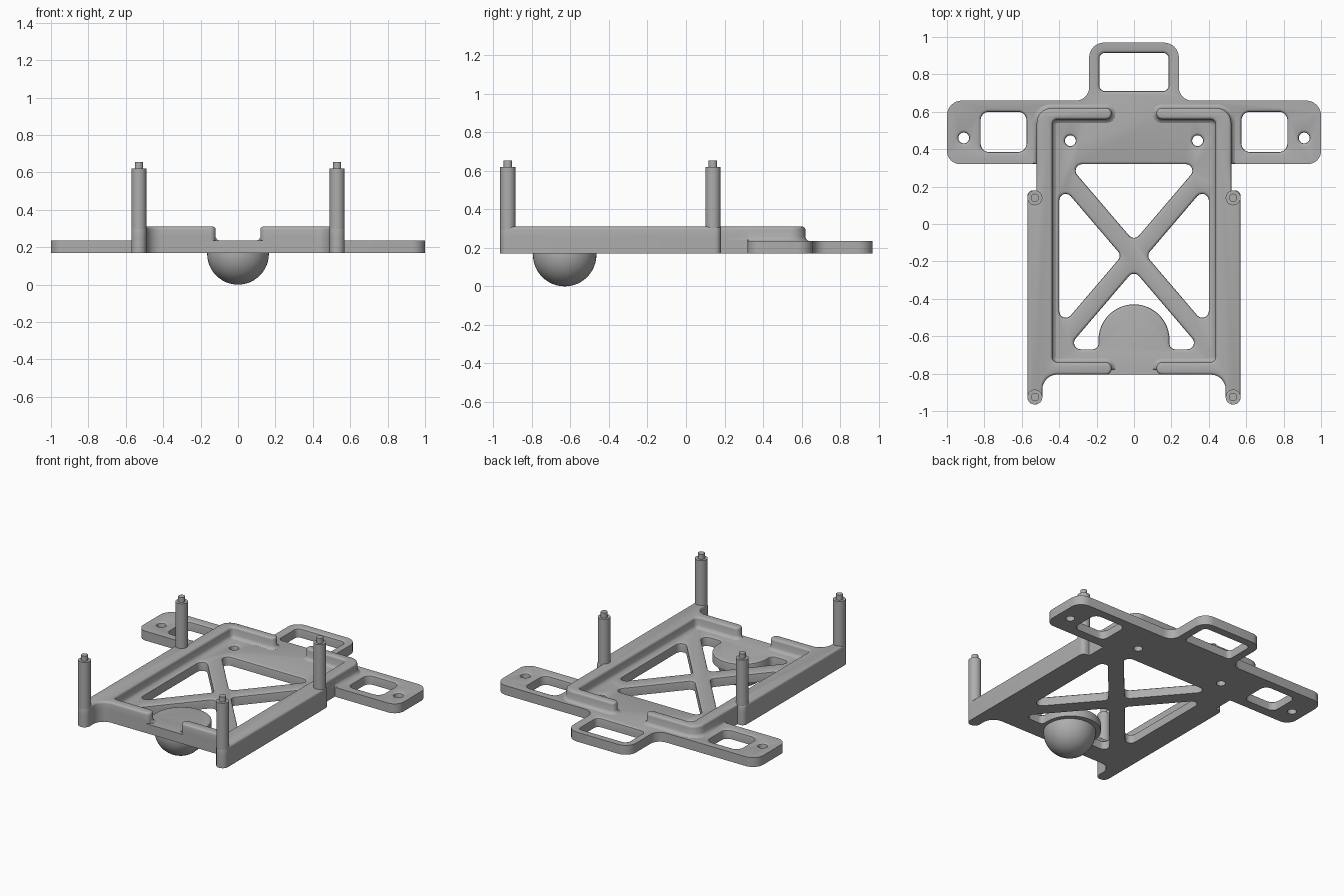
import bpy, bmesh, math
from mathutils import Vector, Matrix

cube = bpy.data.objects.get("Cube")
if cube:
    bpy.data.objects.remove(cube, do_unlink=True)

grey = bpy.data.materials.new("plain grey")
grey.use_nodes = True
grey.diffuse_color = (0.42, 0.42, 0.42, 1)
grey.node_tree.nodes["Principled BSDF"].inputs["Base Color"].default_value = (0.42, 0.42, 0.42, 1)

BOTTOM, FLOOR, RIM = 0.17, 0.235, 0.31


def finish(name, bm):
    bmesh.ops.recalc_face_normals(bm, faces=bm.faces)
    mesh = bpy.data.meshes.new(name)
    bm.to_mesh(mesh)
    bm.free()
    mesh.materials.append(grey)
    ob = bpy.data.objects.new(name, mesh)
    bpy.context.collection.objects.link(ob)
    return ob


def smooth(ob):
    bpy.ops.object.select_all(action='DESELECT')
    ob.select_set(True)
    bpy.context.view_layer.objects.active = ob
    bpy.ops.object.shade_smooth_by_angle(angle=math.radians(35))


def rounded(corners, steps=8):
    """Counter-clockwise loop from (x, y, radius) corners."""
    loop = []
    for i, (x, y, r) in enumerate(corners):
        p = Vector((x, y))
        if r == 0:
            loop.append(p)
            continue
        a = (Vector(corners[i - 1][:2]) - p).normalized()
        b = (Vector(corners[(i + 1) % len(corners)][:2]) - p).normalized()
        half = a.angle(b) / 2
        centre = p + (a + b).normalized() * r / math.sin(half)
        start = p + a * r / math.tan(half) - centre
        end = p + b * r / math.tan(half) - centre
        sweep = math.pi - 2 * half
        for k in range(steps + 1):
            t = k / steps
            v = start * math.sin((1 - t) * sweep) + end * math.sin(t * sweep)
            loop.append(centre + v / math.sin(sweep))
    area = sum(loop[i - 1].cross(loop[i]) for i in range(len(loop)))
    return loop if area > 0 else loop[::-1]


def offset(loop, d, allowed):
    out = []
    for i, p in enumerate(loop):
        e = (p - loop[i - 1]).normalized()
        f = (loop[(i + 1) % len(loop)] - p).normalized()
        n = Vector((e.y + f.y, -e.x - f.x)).normalized()
        miter = d / max(0.5, n.dot(Vector((e.y, -e.x))))
        out.append(p + n * miter if allowed(p) else p.copy())
    return out


def loft(name, loop, levels, flare_rule=lambda p: True):
    """Stack the loop through (height, outward offset) levels."""
    bm = bmesh.new()
    rings = []
    for z, d in levels:
        rule = flare_rule if d > 0 else (lambda p: True)
        rings.append([bm.verts.new((p.x, p.y, z)) for p in offset(loop, d, rule)])
    count = len(loop)
    for low, high in zip(rings, rings[1:]):
        for i in range(count):
            j = (i + 1) % count
            bm.faces.new((low[i], low[j], high[j], high[i]))
    bm.faces.new(rings[0][::-1])
    bm.faces.new(rings[-1])
    return finish(name, bm)


def mirror(corners):
    return [(-x, y, r) for x, y, r in reversed(corners)]


def box(x0, x1, y0, y1, r):
    return rounded([(x0, y0, r), (x1, y0, r), (x1, y1, r), (x0, y1, r)])


def circle(x, y, r, n=32):
    return [Vector((x + r * math.cos(k * math.tau / n), y + r * math.sin(k * math.tau / n)))
            for k in range(n)]


# Base plate with side wings, rear tab and front legs
half_outline = [(0.49, -0.805, 0.08), (0.49, -0.965, 0.039), (0.57, -0.965, 0.039),
                (0.57, 0.18, 0.03), (0.52, 0.18, 0), (0.52, 0.32, 0), (1, 0.32, 0.07),
                (1, 0.66, 0.08), (0.24, 0.66, 0.07), (0.24, 0.97, 0.08)]
plate = loft("base_plate", rounded(half_outline + mirror(half_outline)),
             [(BOTTOM, 0), (FLOOR, 0)])

# Windows between the crossed braces, then slots and screw holes
SLOPE, MID, GAP, R = 1.17, -0.17, 0.054, 0.05
SIDE, BACK, FRONT = 0.415, 0.335, -0.685
side_top = SLOPE * SIDE - GAP
back_x = (BACK - MID - GAP) / SLOPE
front_x = (MID - GAP - FRONT) / SLOPE
side_window = [(SIDE, MID + side_top, R), (GAP / SLOPE, MID, R), (SIDE, MID - side_top, R)]
arch = [(0.175 * math.cos(a), -0.62 + 0.175 * math.sin(a), 0)
        for a in (k * math.pi / 24 for k in range(25))]
front_window = ([(0, MID - GAP, R), (-front_x, FRONT, R), (-0.175, FRONT, 0.045)]
                + arch[::-1] + [(0.175, FRONT, 0.045), (front_x, FRONT, R)])
openings = [rounded([(-back_x, BACK, R), (0, MID + GAP, R), (back_x, BACK, R)]),
            rounded(side_window), rounded(mirror(side_window)), rounded(front_window),
            box(-0.2, 0.2, 0.695, 0.93, 0.045)]
for s in (-1, 1):
    openings += [box(min(s * 0.56, s * 0.835), max(s * 0.56, s * 0.835), 0.37, 0.615, 0.06),
                 circle(s * 0.91, 0.46, 0.044), circle(s * 0.34, 0.445, 0.044)]

# Each opening is cut with a softened upper edge
edge = [(BOTTOM - 0.1, -0.015), (FLOOR - 0.015, -0.015), (FLOOR - 0.007, -0.013),
        (FLOOR - 0.002, -0.007), (FLOOR, 0), (FLOOR + 0.05, 0)]
cutters = []
for loop in openings:
    cutter = loft("opening_cutter", loop, edge)
    cutter.hide_render = True
    mod = plate.modifiers.new("opening", 'BOOLEAN')
    mod.operation, mod.solver, mod.object = 'DIFFERENCE', 'EXACT', cutter
    cutters.append(cutter)
bpy.context.view_layer.update()
cut = bpy.data.meshes.new_from_object(plate.evaluated_get(bpy.context.evaluated_depsgraph_get()))
plate.modifiers.clear()
plate.data = cut
for cutter in cutters:
    bpy.data.objects.remove(cutter, do_unlink=True)
smooth(plate)

# Raised rims, one per side, with a fillet to the floor and a softened top
rim = [(0.12, -0.805, 0.03), (0.49, -0.805, 0.08), (0.49, -0.965, 0.039),
       (0.57, -0.965, 0.039), (0.57, 0.18, 0.03), (0.52, 0.18, 0), (0.52, 0.319, 0),
       (0.52, 0.325, 0), (0.52, 0.62, 0.08), (0.12, 0.62, 0.029), (0.12, 0.56, 0.029),
       (0.437, 0.56, 0.03), (0.437, -0.74, 0.03), (0.12, -0.74, 0.03)]
rim_levels = [(FLOOR - 0.02, 0), (FLOOR - 0.001, 0), (FLOOR, 0.02), (FLOOR + 0.005, 0.011),
              (FLOOR + 0.011, 0.005), (FLOOR + 0.02, 0), (RIM - 0.015, 0),
              (RIM - 0.007, -0.002), (RIM - 0.002, -0.007), (RIM, -0.014)]


def inner_side(p):
    return p.y > -0.78 and not (abs(p.x) > 0.5 and p.y < 0.322)


for side, corners in (("left", rim), ("right", mirror(rim))):
    smooth(loft(side + "_rim", rounded(corners), rim_levels, inner_side))

# Four standoff posts with locating pins
for side, s in (("left", 1), ("right", -1)):
    for end, y in (("front", -0.925), ("rear", 0.14)):
        for part, r, z0, z1 in (("post", 0.04, BOTTOM, 0.62), ("pin", 0.022, 0.61, 0.655)):
            smooth(loft(f"{end}_{side}_{part}", circle(s * 0.53, y, r), [(z0, 0), (z1, 0)]))

# Half ball skid under the front edge
bm = bmesh.new()
bmesh.ops.create_uvsphere(bm, u_segments=48, v_segments=24, radius=0.165,
                          matrix=Matrix.Translation((0, -0.63, 0.165)))
bmesh.ops.bisect_plane(bm, geom=bm.verts[:] + bm.edges[:] + bm.faces[:],
                       plane_co=(0, 0, BOTTOM + 0.005), plane_no=(0, 0, 1), clear_outer=True)
bmesh.ops.holes_fill(bm, edges=[e for e in bm.edges if e.is_boundary])
smooth(finish("ball_skid", bm))
